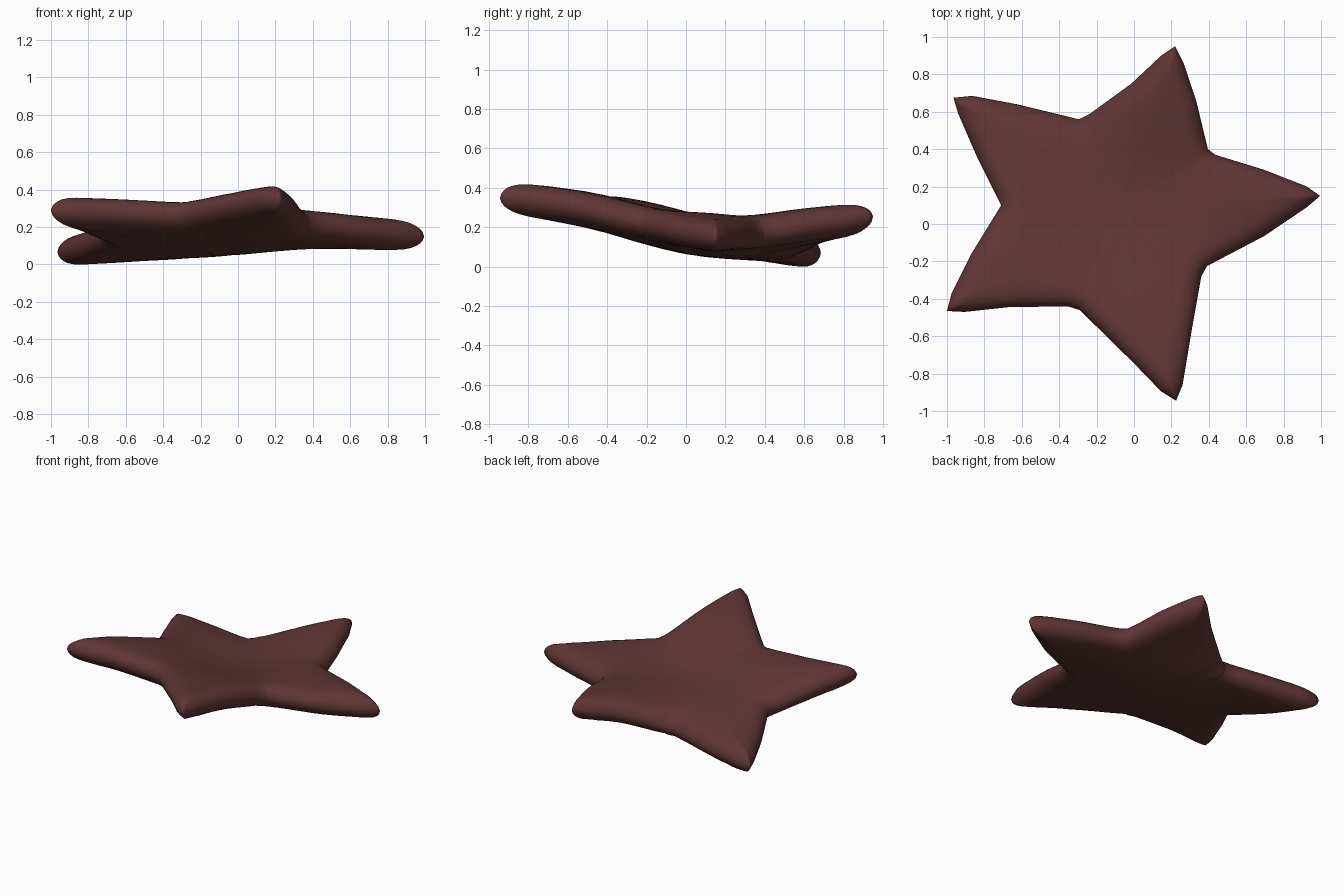
import bpy, bmesh, math
from mathutils import Vector

if "Cube" in bpy.data.objects:
    bpy.data.objects.remove(bpy.data.objects["Cube"])

# Mid-height outline of the bent star, counter-clockwise from the right tip
OUTLINE = [
    (0.99, 0.15, .16), (0.92, 0.20, .163), (0.69, 0.29, .172), (0.43, 0.37, .175), (0.39, 0.40, .175),
    (0.33, 0.65, .225), (0.26, 0.86, .25), (0.215, 0.95, .265), (0.14, 0.90, .25), (-0.02, 0.75, .21),
    (-0.24, 0.59, .125), (-0.30, 0.56, .11), (-0.63, 0.64, .09), (-0.87, 0.685, .08), (-0.97, 0.675, .077),
    (-0.945, 0.59, .085), (-0.845, 0.36, .115), (-0.715, 0.10, .175), (-0.875, -0.16, .255), (-0.98, -0.37, .295),
    (-1.005, -0.465, .30), (-0.91, -0.47, .295), (-0.68, -0.445, .293), (-0.36, -0.44, .275), (-0.295, -0.46, .278),
    (0.0, -0.75, .34), (0.14, -0.895, .36), (0.22, -0.945, .36), (0.255, -0.86, .36), (0.305, -0.56, .32),
    (0.355, -0.28, .245), (0.385, -0.225, .23), (0.69, -0.065, .188), (0.92, 0.09, .166)]
CENTRE = Vector((-0.1, 0.08, 0.157))
RINGS = [1, .993, .98, .96, .935, .9, .85, .78, .7, .6, .5, .4, .3, .2, .1]
ROUND = 0.10      # width of the rounded rim

pts = [Vector(p) for p in OUTLINE]
n = len(pts)
SUB = 4
rim = [pts[i].lerp(pts[(i + 1) % n], k / SUB) for i in range(n) for k in range(SUB)]


def rim_distance(p):
    best = 9.0
    for i in range(n):
        a, b = pts[i].xy, pts[(i + 1) % n].xy
        ab = b - a
        t = max(0.0, min(1.0, (p.xy - a).dot(ab) / ab.length_squared))
        best = min(best, (p.xy - a - ab * t).length)
    return best


def blend_height(p):
    """Smooth mean-value blend of the rim heights."""
    d = [q.xy - p.xy for q in pts]
    half = []
    for i in range(n):
        a, b = d[i], d[(i + 1) % n]
        half.append(math.tan(math.atan2(a.x * b.y - a.y * b.x, a.dot(b)) / 2))
    w = [(half[i - 1] + half[i]) / max(d[i].length, 1e-6) for i in range(n)]
    return sum(w[i] * pts[i].z for i in range(n)) / sum(w)


SAG = blend_height(CENTRE) - CENTRE.z


def mid_height(p):
    r = (p.xy - CENTRE.xy).length / 0.6
    return blend_height(p) - SAG * max(0.0, 1 - r * r) ** 2


def half_thickness(dist, s):
    d = min(dist / ROUND, 1.0)
    return min(0.079 + 0.03 * (1 - s), 0.095) * math.sqrt(max(0.0, 1 - (1 - d) ** 2))


# Star body: shared rim, domed top and bottom skins
bm = bmesh.new()
rim_verts = [bm.verts.new(p) for p in rim]
rim_set = set(rim_verts)
m = len(rim)
levels = []
for s in RINGS[1:]:
    row = []
    for p in rim:
        q = CENTRE.lerp(p, s)
        dist = rim_distance(q)
        q.z = mid_height(q) if dist > 1e-4 else p.z
        row.append((q, half_thickness(dist, s)))
    levels.append(row)
for side in (1, -1):
    prev = rim_verts
    for row in levels:
        ring = [bm.verts.new(q + Vector((0, 0, side * h))) for q, h in row]
        for i in range(m):
            j = (i + 1) % m
            bm.faces.new((prev[i], prev[j], ring[j], ring[i]))
        prev = ring
    mid = bm.verts.new(CENTRE + Vector((0, 0, side * 0.095)))
    for i in range(m):
        bm.faces.new((prev[i], prev[(i + 1) % m], mid))
inner = [v for v in bm.verts if v not in rim_set]
for _ in range(3):
    bmesh.ops.smooth_vert(bm, verts=inner, factor=0.4,
                          use_axis_x=False, use_axis_y=False, use_axis_z=True)
bmesh.ops.recalc_face_normals(bm, faces=bm.faces)

# Rest on the ground
low = min(v.co.z for v in bm.verts)
for v in bm.verts:
    v.co.z -= low
    v.co.x += 0.005

mesh = bpy.data.meshes.new("starfish_body")
bm.to_mesh(mesh)
bm.free()
mesh.shade_smooth()
mat = bpy.data.materials.new("dark reddish brown")
mat.diffuse_color = (0.118, 0.036, 0.036, 1)
mat.use_nodes = True
mat.node_tree.nodes["Principled BSDF"].inputs["Base Color"].default_value = mat.diffuse_color
mesh.materials.append(mat)
bpy.context.collection.objects.link(bpy.data.objects.new("starfish_body", mesh))
